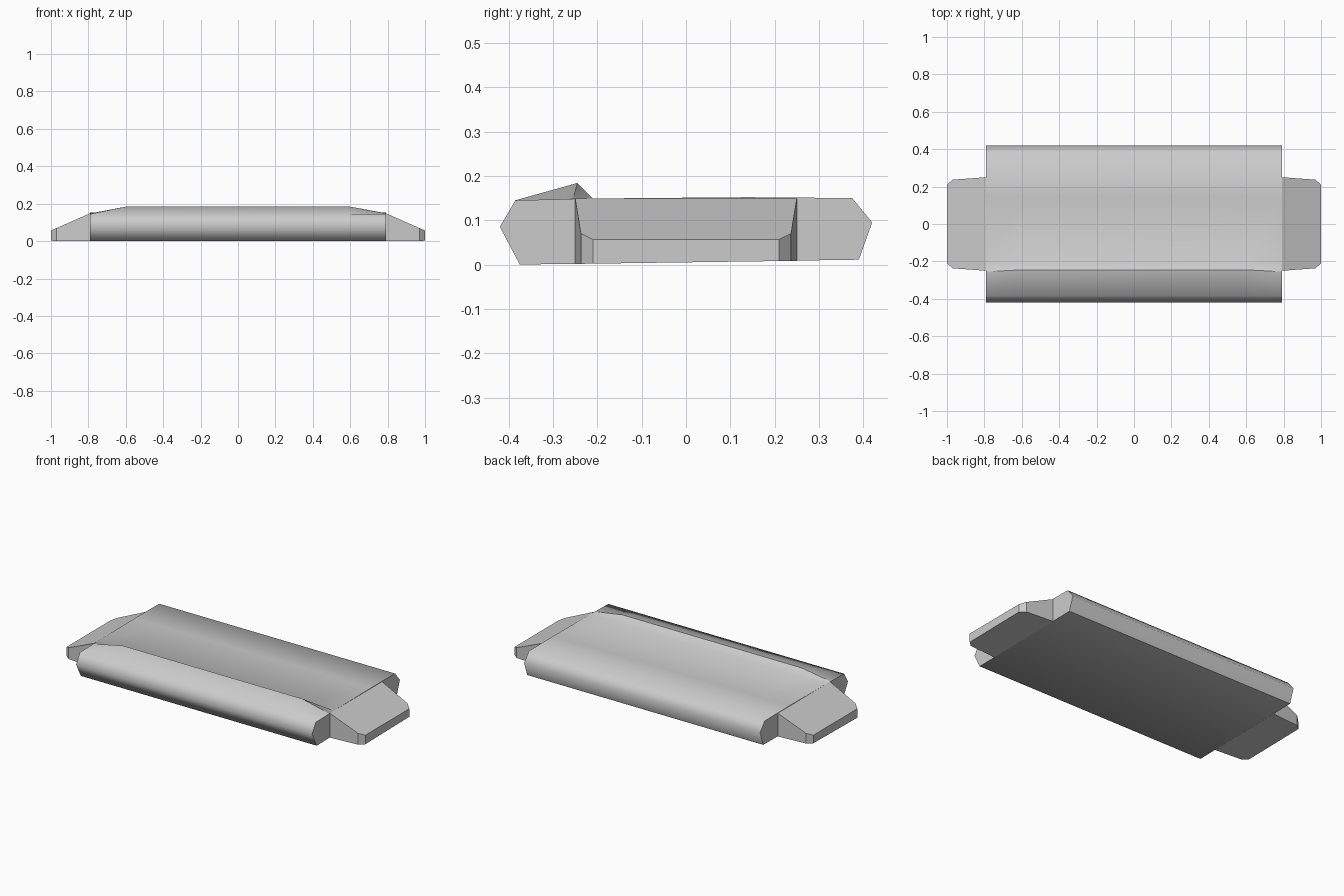
import bpy, bmesh, math

cube = bpy.data.objects.get("Cube")
if cube:
    bpy.data.objects.remove(cube, do_unlink=True)

grey = bpy.data.materials.new("light grey")
grey.use_nodes = True
colour = (0.6, 0.6, 0.6, 1)
grey.diffuse_color = colour
grey.node_tree.nodes["Principled BSDF"].inputs["Base Color"].default_value = colour


def loft(name, sections):
    """Join equal closed sections into a capped solid."""
    bm = bmesh.new()
    rings = [[bm.verts.new(p) for p in s] for s in sections]
    n = len(rings[0])
    for a, b in zip(rings, rings[1:]):
        for i in range(n):
            j = (i + 1) % n
            bm.faces.new((a[i], a[j], b[j], b[i]))
    bm.faces.new(rings[0])
    bm.faces.new(rings[-1])
    bmesh.ops.recalc_face_normals(bm, faces=bm.faces)
    mesh = bpy.data.meshes.new(name)
    bm.to_mesh(mesh)
    bm.free()
    mesh.materials.append(grey)
    obj = bpy.data.objects.new(name, mesh)
    bpy.context.collection.objects.link(obj)
    return obj


# Main slab: six-sided profile with a low ridge along the front
PEAK = 3


def profile(x, peak):
    pts = [(-0.375, 0), (-0.42, 0.085), (-0.385, 0.145), peak, (-0.21, 0.149),
           (0.14, 0.152), (0.375, 0.15), (0.42, 0.095), (0.39, 0.011)]
    return [(x, y, z) for y, z in pts]


low, high = (-0.255, 0.148), (-0.245, 0.184)
body = loft("main_slab", [profile(-0.79, low), profile(-0.6, high),
                          profile(0.6, high), profile(0.79, low)])

# Rounded shading on the sides, crisp ridge line, base and ends
bm = bmesh.new()
bm.from_mesh(body.data)
for f in bm.faces:
    f.smooth = True
for e in bm.edges:
    ridge = all(v.index % 9 == PEAK for v in e.verts)
    e.smooth = not ridge and e.calc_face_angle(0) < math.radians(67)
bm.to_mesh(body.data)
bm.free()

# Sloping end tabs with clipped corners
outline = [(0.79, -0.25), (0.97, -0.237), (1.0, -0.21),
           (1.0, 0.21), (0.97, 0.237), (0.79, 0.25)]
for side, name in ((1, "left_end_tab"), (-1, "right_end_tab")):
    bottom = [(side * x, y, 0.005 + 0.014 * y) for x, y in outline]
    top = [(side * x, y, 0.149 - 0.44 * (x - 0.79)) for x, y in outline]
    loft(name, [bottom, top])
